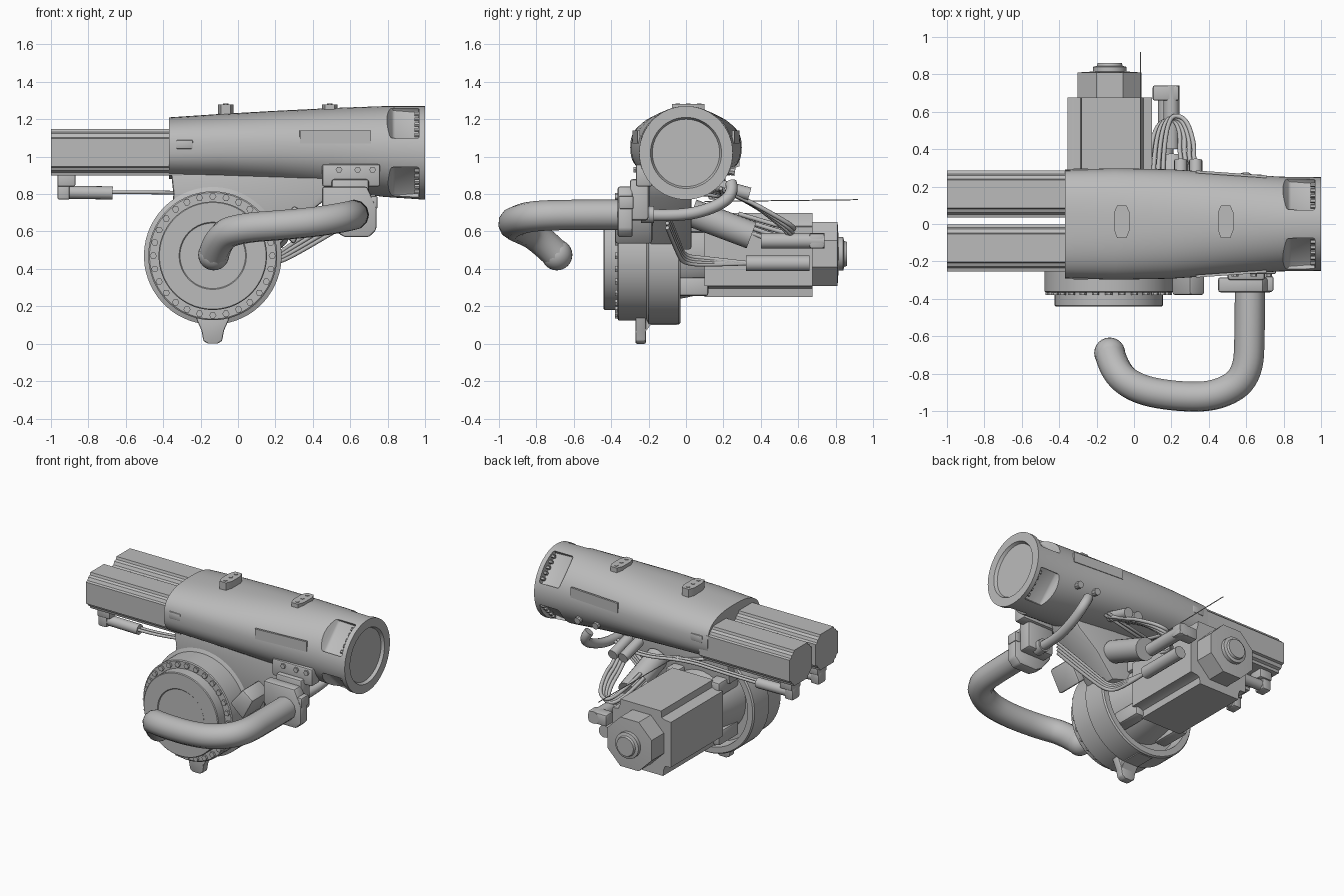
import bpy, bmesh, math
from mathutils import Vector, Matrix

if "Cube" in bpy.data.objects:
    bpy.data.objects.remove(bpy.data.objects["Cube"])

GREY = (0.5, 0.5, 0.5, 1)
metal = bpy.data.materials.new("metal grey")
metal.use_nodes = True
metal.diffuse_color = GREY
metal.node_tree.nodes["Principled BSDF"].inputs["Base Color"].default_value = GREY


def finish(obj, angle=32):
    """Bake modifiers or curves to a mesh, then smooth and colour it."""
    deps = bpy.context.evaluated_depsgraph_get()
    data = bpy.data.meshes.new_from_object(obj.evaluated_get(deps))
    name, matrix = obj.name, obj.matrix_world.copy()
    bpy.data.objects.remove(obj)
    data.materials.clear()
    data.materials.append(metal)
    data.shade_smooth()
    data.set_sharp_from_angle(angle=math.radians(angle))
    new = bpy.data.objects.new(name, data)
    new.matrix_world = matrix
    bpy.context.collection.objects.link(new)
    return new


def raw(name, verts, faces):
    data = bpy.data.meshes.new(name)
    data.from_pydata(verts, [], faces)
    bm = bmesh.new()
    bm.from_mesh(data)
    bmesh.ops.recalc_face_normals(bm, faces=bm.faces)
    bm.to_mesh(data)
    bm.free()
    obj = bpy.data.objects.new(name, data)
    bpy.context.collection.objects.link(obj)
    return obj


def loft(name, rings):
    """Skin a list of equal rings and close both ends."""
    n = len(rings[0])
    faces = [(i * n + j, i * n + (j + 1) % n, (i + 1) * n + (j + 1) % n, (i + 1) * n + j)
             for i in range(len(rings) - 1) for j in range(n)]
    last = (len(rings) - 1) * n
    faces += [tuple(range(n)), tuple(range(last, last + n))]
    return raw(name, [p for ring in rings for p in ring], faces)


def prism(name, outline, axis, lo, hi, bevel=0.0):
    place = {"x": lambda a, b, t: (t, a, b), "y": lambda a, b, t: (a, t, b),
             "z": lambda a, b, t: (a, b, t)}[axis]
    obj = loft(name, [[place(a, b, t) for a, b in outline] for t in (lo, hi)])
    if bevel:
        mod = obj.modifiers.new("bevel", "BEVEL")
        mod.width, mod.segments = bevel, 2
        bpy.context.view_layer.update()
    return finish(obj)


def box(name, x, y, z, bevel=0.0):
    return prism(name, [(x[0], y[0]), (x[1], y[0]), (x[1], y[1]), (x[0], y[1])], "z", *z, bevel)


def lathe(name, profile, x, z, n=48):
    """Turn (radius, y) points about an axis along y."""
    angles = [(k + 0.5) * math.tau / n for k in range(n)]
    return finish(loft(name, [[(x + r * math.cos(a), y, z + r * math.sin(a)) for a in angles]
                              for r, y in profile]))


def rod(name, a, b, r, n=16):
    a, b = Vector(a), Vector(b)
    turn = (b - a).to_track_quat("Z", "Y").to_matrix()
    ring = [turn @ Vector((r * math.cos(k * math.tau / n), r * math.sin(k * math.tau / n), 0))
            for k in range(n)]
    return finish(loft(name, [[p + c for c in ring] for p in (a, b)]))


def pipe(name, points, r):
    curve = bpy.data.curves.new(name, "CURVE")
    curve.dimensions, curve.bevel_depth, curve.bevel_resolution = "3D", r, 4
    curve.use_fill_caps = True
    spline = curve.splines.new("NURBS")
    spline.points.add(len(points) - 1)
    for sp, p in zip(spline.points, points):
        sp.co = (*p, 1)
    spline.order_u, spline.use_endpoint_u, spline.resolution_u = 3, True, 8
    obj = bpy.data.objects.new(name, curve)
    bpy.context.collection.objects.link(obj)
    bpy.context.view_layer.update()
    return finish(obj, 40)


def four_way(quarter):
    """Repeat a corner outline around four sides."""
    out = []
    for k in range(4):
        c, s = round(math.cos(k * math.pi / 2)), round(math.sin(k * math.pi / 2))
        out += [(c * a - s * b, s * a + c * b) for a, b in quarter]
    return out


# Main housing: rounded box blending into a round muzzle with a recessed face
def section(x, half, low, high, power, n=64):
    ring = []
    for k in range(n):
        c, s = math.cos(k * math.tau / n), math.sin(k * math.tau / n)
        ring.append((x, math.copysign(half * abs(c) ** (2 / power), c),
                     (low + high) / 2 + math.copysign((high - low) / 2 * abs(s) ** (2 / power), s)))
    return ring


housing = loft("main_housing", [section(*s) for s in (
    (-0.37, 0.29, 0.88, 1.21, 2.6), (-0.1, 0.298, 0.87, 1.228, 2.45), (0.2, 0.292, 0.85, 1.245, 2.3),
    (0.5, 0.272, 0.82, 1.26, 2.15), (0.78, 0.253, 0.785, 1.27, 2.03), (1, 0.25, 0.77, 1.27, 2),
    (1, 0.19, 0.83, 1.21, 2), (0.98, 0.18, 0.84, 1.2, 2))])
diagonals = [Matrix.Rotation(math.radians(45 + 90 * k), 3, "X") for k in range(4)]
cutters = []
for turn in diagonals:
    cutter = prism("pocket_cutter", [(0.785, 0.27), (0.83, 0.205), (0.968, 0.19), (0.968, 0.4),
                                     (0.785, 0.4)], "z", -0.115, 0.115, 0.01)
    cutter.matrix_world = Matrix.Translation((0, 0, 1.02)) @ turn.to_4x4()
    cutter.hide_render = True
    mod = housing.modifiers.new("pocket", "BOOLEAN")
    mod.object, mod.operation, mod.solver = cutter, "DIFFERENCE", "EXACT"
    cutters.append(cutter)
bpy.context.view_layer.update()
finish(housing)
for cutter in cutters:
    bpy.data.objects.remove(cutter)
for turn in diagonals:
    for k in range(5):
        p = turn @ Vector((0, 0.215, (k - 2) * 0.04)) + Vector((0, 0, 1.02))
        rod("pocket_bolt", p + Vector((0.945, 0, 0)), p + Vector((0.975, 0, 0)), 0.012, 6)

# Side panels and bolts on the housing
for s in (-1, 1):
    panel = box("side_panel", (-0.19, 0.19), (-0.007, 0.007), (1.07, 1.14))
    panel.matrix_world = (Matrix.Translation((0.52, s * 0.266, 0))
                          @ Matrix.Rotation(-s * 0.07, 4, "Z"))
    box("side_catch", (-0.33, -0.24), sorted((s * 0.26, s * 0.296)), (1.04, 1.09), 0.008)
    for x in (0.52, 0.66):
        rod("side_bolt", (x, s * 0.2, 0.93), (x, s * 0.262, 0.92), 0.024, 10)

# Top clips with bolts
for x in (-0.065, 0.49):
    prism("top_clip", [(x - 0.025, -0.075), (x + 0.025, -0.075), (x + 0.042, -0.03), (x + 0.042, 0.06),
                       (x + 0.025, 0.1), (x - 0.025, 0.1), (x - 0.042, 0.06), (x - 0.042, -0.03)],
          "z", 1.2, 1.28)
    for y in (-0.045, 0.013, 0.07):
        rod("clip_bolt", (x, y, 1.27), (x, y, 1.284), 0.014, 6)

# Twin rear cylinders with grooved corners, sensors and cables
corner = [(0.125, 0.075), (0.108, 0.08), (0.1, 0.098), (0.08, 0.108), (0.075, 0.125)]
for y in (0.16, -0.128):
    prism("rear_cylinder", [(y + a, 1.023 + b) for a, b in four_way(corner)], "x", -1, -0.3)
    box("sensor_bracket", (-0.965, -0.87), (y - 0.05, y + 0.05), (0.84, 0.92), 0.008)
    box("sensor_foot", (-0.965, -0.9), (y - 0.04, y + 0.04), (0.77, 0.86), 0.01)
    rod("sensor_body", (-0.95, y, 0.81), (-0.67, y, 0.806), 0.035)
    for d in (-0.015, 0.015):
        pipe("sensor_cable", [(-0.68, y + d, 0.81), (-0.4, y + d, 0.81), (-0.1, 0.12 + d, 0.8),
                              (0.25, 0.22 + d, 0.78), (0.4, 0.2 + d, 0.83)], 0.01)

# Drum: stepped front disc, bolted ring and open-backed rear shell
X, Z = -0.135, 0.47
lathe("drum", [(0.175, -0.435), (0.18, -0.44), (0.285, -0.44), (0.29, -0.435), (0.29, -0.365),
               (0.338, -0.365), (0.345, -0.36), (0.345, -0.21), (0.368, -0.2), (0.368, -0.04),
               (0.36, -0.03), (0.32, -0.03), (0.31, -0.12), (0.05, -0.12)], X, Z, 64)
for k in range(28):
    a = k * math.tau / 28
    x, z = X + 0.318 * math.cos(a), Z + 0.318 * math.sin(a)
    rod("drum_bolt", (x, -0.355, z), (x, -0.38, z), 0.019, 6)

# Neck joining drum and housing, and foot lug
prism("neck", [(-0.36, 0.93), (-0.345, 0.8), (-0.36, 0.66), (-0.14, 0.6), (0.2, 0.5), (0.33, 0.66),
               (0.48, 0.78), (0.55, 0.9)], "y", -0.2, 0.03, 0.015)
prism("foot_lug", [(-0.23, 0.15), (-0.195, 0.07), (-0.185, 0.015), (-0.16, 0), (-0.11, 0),
                   (-0.085, 0.015), (-0.075, 0.07), (-0.04, 0.15)], "y", -0.27, -0.215, 0.008)
prism("foot_web", [(-0.27, 0.06), (-0.22, 0.06), (-0.19, 0.1), (-0.05, 0.1), (-0.05, 0.16),
                   (-0.27, 0.16)], "x", -0.19, -0.08)

# Motor: mount, notched block, end cap and shaft cover
M = -0.13
edge = [(0.225, 0.15), (0.18, 0.155), (0.17, 0.18), (0.165, 0.225)]
block = [(M + a, 0.475 + b) for a, b in four_way(edge)]
lathe("motor_neck", [(0.25, -0.13), (0.23, 0), (0.2, 0.13)], M, 0.475, 32)
for x in (-1, 1):
    for z in (-1, 1):
        box("mount_leg", sorted((M + x * 0.12, M + x * 0.21)), (-0.1, 0.12),
            sorted((0.475 + z * 0.12, 0.475 + z * 0.22)), 0.015)
prism("motor_block", block, "y", 0.1, 0.675)
lathe("motor_cap", [(0.185, 0.66), (0.185, 0.81), (0.1, 0.815)], M, 0.48, 8)
lathe("shaft_cover", [(0.09, 0.8), (0.09, 0.84), (0.07, 0.845), (0.065, 0.86), (0.03, 0.86)], M, 0.48, 24)

# Handle bracket and front mounting strip
prism("handle_bracket", [(0.45, 0.84), (0.45, 0.69), (0.52, 0.6), (0.57, 0.57), (0.7, 0.57),
                         (0.74, 0.61), (0.74, 0.73), (0.69, 0.84)], "y", -0.365, -0.285, 0.012)
box("bracket_stem", (0.5, 0.7), (-0.3, -0.2), (0.66, 0.88), 0.015)
box("mounting_strip", (0.45, 0.76), (-0.268, -0.18), (0.84, 0.96), 0.012)
for x in (0.54, 0.64, 0.72):
    rod("strip_bolt", (x, -0.26, 0.93), (x, -0.28, 0.93), 0.018, 6)
box("strip_lug", (0.7, 0.745), (-0.36, -0.28), (0.72, 0.79), 0.008)

# Curved handle with rounded end
pipe("handle", [(0.62, -0.3, 0.69), (0.62, -0.55, 0.69), (0.61, -0.82, 0.685), (0.45, -0.92, 0.655),
                (0.25, -0.925, 0.635), (0.03, -0.89, 0.62), (-0.1, -0.8, 0.58), (-0.13, -0.69, 0.475)],
     0.081)
bpy.ops.mesh.primitive_uv_sphere_add(segments=24, ring_count=12, radius=0.083,
                                     location=(-0.13, -0.69, 0.475))
bpy.context.object.name = "handle_tip"
finish(bpy.context.object)

# Angled block beside the drum
prism("side_block", [(0.2, 0.62), (0.3, 0.53), (0.38, 0.68), (0.3, 0.74)], "y", -0.38, -0.18, 0.015)

# Connectors and cable loops behind the neck
rod("large_connector", (0.2, 0.03, 0.7), (0.2, 0.35, 0.58), 0.075, 20)
rod("lower_connector", (0.17, 0.32, 0.43), (0.17, 0.66, 0.43), 0.042)
rod("upper_connector", (0.2, 0.4, 0.55), (0.2, 0.74, 0.55), 0.042)
box("connector_elbow", (0.1, 0.24), (0.66, 0.74), (0.51, 0.59), 0.01)
for x in (0.25, 0.33):
    rod("housing_connector", (x, 0.16, 0.85), (x, 0.34, 0.8), 0.035)
for k in range(4):
    d = k * 0.025
    pipe("cable_loop", [(0.08 + d, 0.28, 0.62 + d), (0.09 + d, 0.5 + d, 0.53 + d),
                        (0.2 + d, 0.58, 0.55 + d), (0.25 + d, 0.5 - d, 0.64 + d),
                        (0.24 + d, 0.34, 0.76), (0.3 + d, 0.18, 0.83)], 0.012)
    pipe("drum_cable", [(0.55, -0.1, 0.62 + d), (0.3, -0.04, 0.47 + d), (0.2, -0.01, 0.43 + d / 2),
                        (0.17, 0.1, 0.42 + d / 2), (0.17, 0.34, 0.43)], 0.011)
pipe("handle_cable", [(0.6, -0.24, 0.69), (0.6, -0.05, 0.68), (0.62, 0.14, 0.72),
                      (0.62, 0.26, 0.8), (0.58, 0.24, 0.86)], 0.032)
rod("cable_collar", (0.6, -0.24, 0.69), (0.6, -0.17, 0.69), 0.045)
rod("loose_wire", (0.035, 0.1, 0.76), (0.035, 0.92, 0.77), 0.003, 6)
